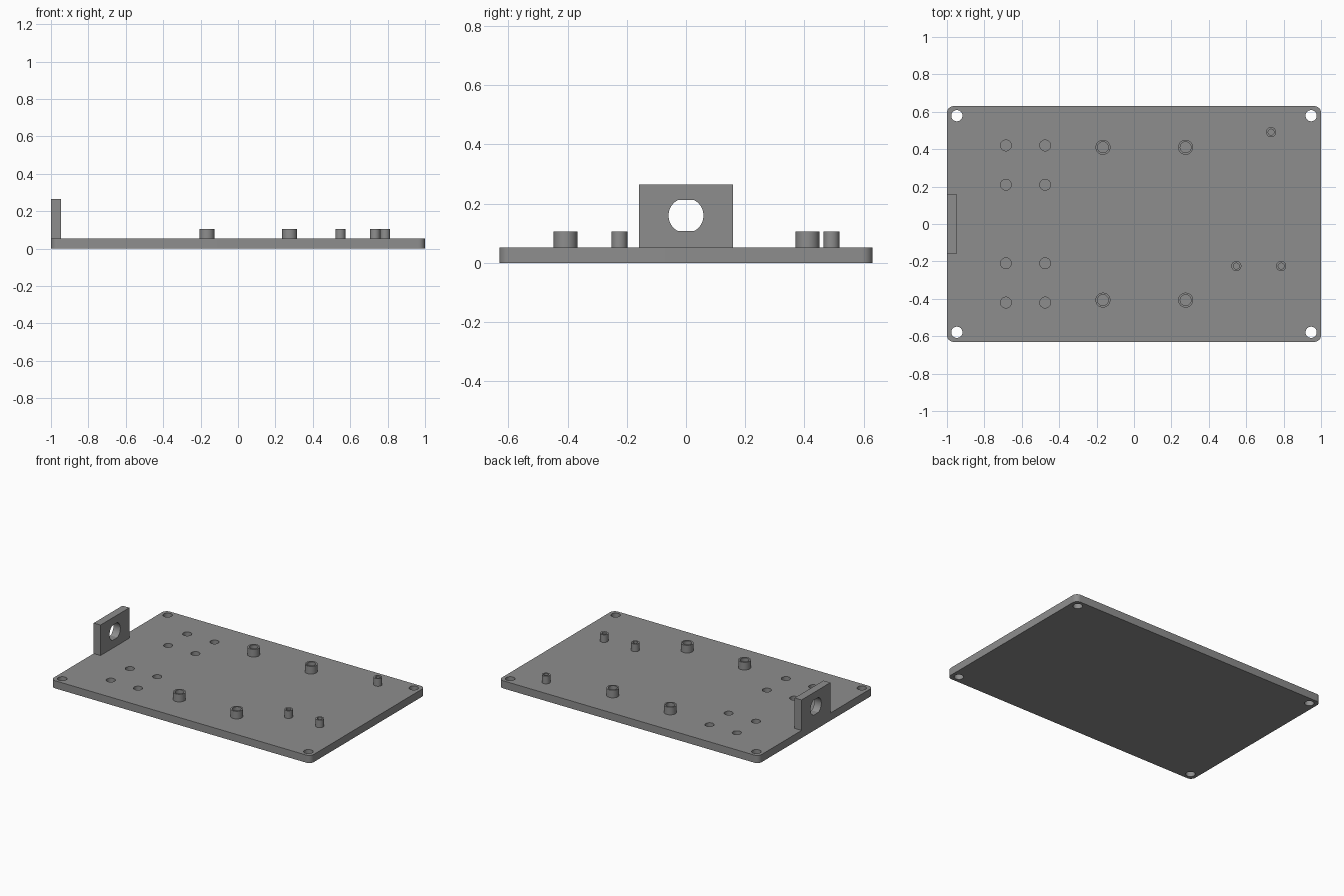
import bpy, bmesh, math
from mathutils import Matrix

if "Cube" in bpy.data.objects:
    bpy.data.objects.remove(bpy.data.objects["Cube"])

T = 0.053          # plate thickness
POST_TOP = 0.106
SEG = 32

grey = bpy.data.materials.new("mid_grey")
grey.diffuse_color = (0.27, 0.27, 0.27, 1)
grey.use_nodes = True
grey.node_tree.nodes["Principled BSDF"].inputs["Base Color"].default_value = grey.diffuse_color


def finish(bm, name, smooth=True):
    bmesh.ops.recalc_face_normals(bm, faces=bm.faces)
    me = bpy.data.meshes.new(name)
    bm.to_mesh(me)
    bm.free()
    me.materials.append(grey)
    ob = bpy.data.objects.new(name, me)
    bpy.context.collection.objects.link(ob)
    if smooth:
        smooth_edges(ob)
    return ob


def smooth_edges(ob):
    bpy.ops.object.select_all(action='DESELECT')
    ob.select_set(True)
    bpy.context.view_layer.objects.active = ob
    bpy.ops.object.shade_smooth_by_angle(angle=math.radians(30))


def box(bm, x0, x1, y0, y1, z0, z1):
    m = Matrix.Translation(((x0 + x1) / 2, (y0 + y1) / 2, (z0 + z1) / 2)) \
        @ Matrix.Diagonal((x1 - x0, y1 - y0, z1 - z0, 1))
    bmesh.ops.create_cube(bm, size=1, matrix=m)


def cylinder(bm, x, y, r, z0, z1):
    bmesh.ops.create_cone(bm, cap_ends=True, segments=SEG, radius1=r, radius2=r, depth=z1 - z0,
                          matrix=Matrix.Translation((x, y, (z0 + z1) / 2)))


def cut(ob, cutter):
    mod = ob.modifiers.new("holes", 'BOOLEAN')
    mod.operation, mod.solver, mod.object = 'DIFFERENCE', 'EXACT', cutter
    bpy.context.view_layer.objects.active = ob
    bpy.ops.object.modifier_apply(modifier=mod.name)
    bpy.data.objects.remove(cutter)
    smooth_edges(ob)


# Base plate with rounded vertical corners
bm = bmesh.new()
box(bm, -1, 1, -0.63, 0.63, 0, T)
verticals = [e for e in bm.edges if abs(e.verts[0].co.z - e.verts[1].co.z) > 0.01]
bmesh.ops.bevel(bm, geom=verticals, offset=0.035, segments=8, profile=0.5, affect='EDGES')
plate = finish(bm, "base_plate", False)

# Through holes at the corners and blind holes on the left
bm = bmesh.new()
for s in (-1, 1):
    for x in (-0.947, 0.947):
        cylinder(bm, x, s * 0.579, 0.03, -0.05, 0.1)
    for x in (-0.685, -0.475):
        for y in (0.21, 0.42):
            cylinder(bm, x, s * y, 0.029, 0.018, 0.1)
cut(plate, finish(bm, "plate_hole_cutter", False))

# Upright bracket on the left edge
bm = bmesh.new()
box(bm, -1, -0.947, -0.158, 0.158, T, 0.265)
bracket = finish(bm, "bracket", False)

# Round hole with flattened top and bottom
bm = bmesh.new()
R, FLAT, ZC = 0.059, 0.052, 0.16
a = math.asin(FLAT / R)
arc = [-a + 2 * a * i / 16 for i in range(17)]
angles = arc + [math.pi + t for t in arc]
face = bm.faces.new([bm.verts.new((-1.1, R * math.cos(t), ZC + R * math.sin(t))) for t in angles])
ext = bmesh.ops.extrude_face_region(bm, geom=[face])
bmesh.ops.translate(bm, vec=(0.3, 0, 0),
                    verts=[v for v in ext["geom"] if isinstance(v, bmesh.types.BMVert)])
cut(bracket, finish(bm, "bracket_hole_cutter", False))


# Hollow posts: outer wall, top rim and bore
def post(name, x, y, r_out, r_in):
    bm = bmesh.new()
    profile = [(r_out, T), (r_out, POST_TOP), (r_in, POST_TOP), (r_in, T)]
    rings = [[bm.verts.new((x + r * math.cos(2 * math.pi * i / SEG),
                            y + r * math.sin(2 * math.pi * i / SEG), z)) for i in range(SEG)]
             for r, z in profile]
    for lo, hi in zip(rings, rings[1:]):
        for i in range(SEG):
            j = (i + 1) % SEG
            bm.faces.new((lo[i], lo[j], hi[j], hi[i]))
    finish(bm, name)


for x in (-0.166, 0.276):
    for y in (-0.407, 0.41):
        post("large_standoff", x, y, 0.04, 0.029)
for x, y in ((0.733, 0.491), (0.547, -0.225), (0.787, -0.225)):
    post("small_standoff", x, y, 0.027, 0.016)
